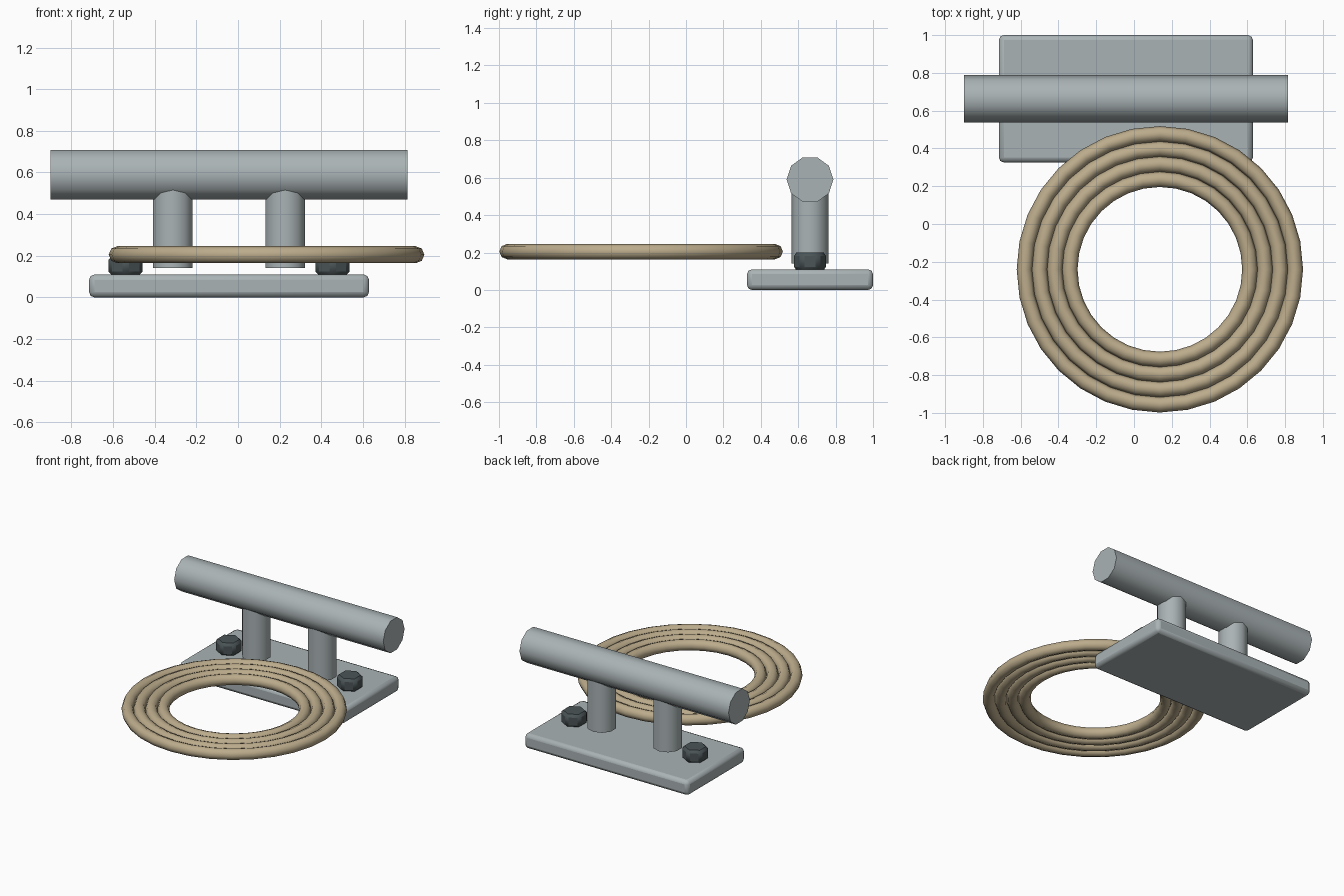
import bpy
from math import pi, radians

if "Cube" in bpy.data.objects:
    bpy.data.objects.remove(bpy.data.objects["Cube"])


def material(name, rgb):
    m = bpy.data.materials.new(name)
    m.diffuse_color = (*rgb, 1)
    m.use_nodes = True
    m.node_tree.nodes["Principled BSDF"].inputs["Base Color"].default_value = m.diffuse_color
    return m


steel = material("galvanised_steel", (0.40, 0.45, 0.46))
dark = material("dark_steel", (0.07, 0.09, 0.095))
hemp = material("hemp", (0.50, 0.41, 0.26))


def finish(name, mat, bevel=0, segments=1):
    ob = bpy.context.object
    ob.name = name
    ob.data.materials.append(mat)
    if bevel:
        b = ob.modifiers.new("bevel", 'BEVEL')
        b.width, b.segments = bevel, segments
    bpy.ops.object.shade_smooth_by_angle(angle=radians(50))
    return ob


def cylinder(name, mat, r, length, loc, sides=10, rot=(0, 0, 0), bevel=0):
    bpy.ops.mesh.primitive_cylinder_add(vertices=sides, radius=r, depth=length,
                                        location=loc, rotation=rot)
    return finish(name, mat, bevel)


CX, CY = -0.043, 0.663

# Base plate
bpy.ops.mesh.primitive_cube_add(size=1, location=(CX, CY, 0.055))
plate = bpy.context.object
plate.scale = (1.345, 0.674, 0.11)
bpy.ops.object.transform_apply(location=False, rotation=False, scale=True)
finish("base_plate", steel, 0.026, 2)

# Horn bar
cylinder("horn_bar", steel, 0.125, 1.715, (CX, CY, 0.59), rot=(0, pi / 2, 0))

# Posts and bolts, mirrored about the plate centre
for side, label in ((-1, "left"), (1, "right")):
    cylinder(label + "_post", steel, 0.1, 0.40, (CX + side * 0.27, CY, 0.34))
    cylinder(label + "_bolt", dark, 0.094, 0.095, (CX + side * 0.497, CY, 0.153),
             sides=6, bevel=0.018)

# Flat coil of rope
for i in range(4):
    bpy.ops.mesh.primitive_torus_add(location=(0.137, -0.24, 0.205),
                                     major_radius=0.477 + i * 0.08, minor_radius=0.041,
                                     major_segments=32, minor_segments=8)
    finish(f"rope_coil_{i + 1}", hemp)
